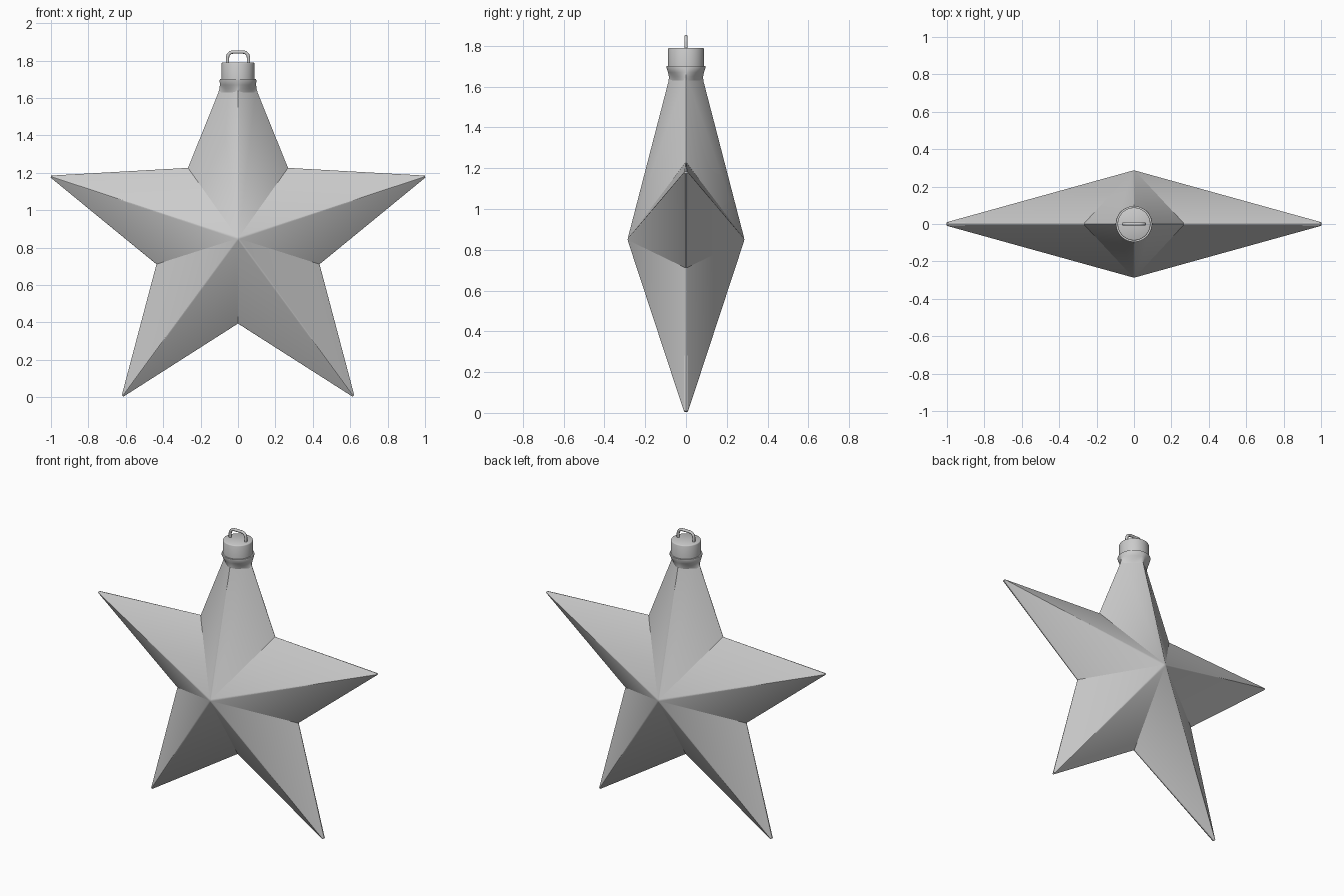
import bpy, bmesh, math
from mathutils import Vector

if "Cube" in bpy.data.objects:
    bpy.data.objects.remove(bpy.data.objects["Cube"])


def finish(name, bm, angle=30):
    bmesh.ops.recalc_face_normals(bm, faces=bm.faces)
    me = bpy.data.meshes.new(name)
    bm.to_mesh(me)
    bm.free()
    ob = bpy.data.objects.new(name, me)
    bpy.context.collection.objects.link(ob)
    bpy.ops.object.select_all(action='DESELECT')
    ob.select_set(True)
    bpy.context.view_layer.objects.active = ob
    bpy.ops.object.shade_smooth_by_angle(angle=math.radians(angle))
    return ob


def loft(name, rings, angle=30):
    bm = bmesh.new()
    loops = [[bm.verts.new(p) for p in r] for r in rings]
    n = len(loops[0])
    for a, b in zip(loops, loops[1:]):
        for i in range(n):
            j = (i + 1) % n
            bm.faces.new((a[i], a[j], b[j], b[i]))
    bm.faces.new(loops[0])
    bm.faces.new(loops[-1])
    return finish(name, bm, angle)


# star body: five diamond-section arms meeting at a front and a back peak
MID_Z, DEPTH = 0.85, 0.29
tips = [(0, 1.645), (1.0, 1.18), (0.617, 0.007), (-0.617, 0.007), (-1.0, 1.18)]
inner = [(0.27, 1.23), (0.44, 0.71), (0, 0.39), (-0.44, 0.71), (-0.27, 1.23)]
bm = bmesh.new()
peaks = [bm.verts.new((0, s * DEPTH, MID_Z)) for s in (-1, 1)]
valley = [bm.verts.new((x, 0, z)) for x, z in inner]
soft = []
for i, (x, z) in enumerate(tips):
    tip = Vector((x, 0, z))
    out = (tip - Vector((0, 0, MID_Z))).normalized()
    side = Vector((out.z, 0, -out.x))
    w, d = (0.102, 0.084) if i == 0 else (0.008, 0.014)
    right, left = bm.verts.new(tip + side * w), bm.verts.new(tip - side * w)
    ridge = [bm.verts.new(tip + Vector((0, s * d, 0))) for s in (-1, 1)]
    for peak, r in zip(peaks, ridge):
        bm.faces.new((peak, valley[i], right, r))
        bm.faces.new((peak, r, left, valley[i - 1]))
        soft.append((peak, r))
    bm.faces.new((right, ridge[0], left, ridge[1]))
    soft += [(valley[i], right), (valley[i - 1], left)]
bmesh.ops.recalc_face_normals(bm, faces=bm.faces)
bmesh.ops.bevel(bm, geom=[bm.edges.get(p) for p in soft], offset=0.009,
                offset_type='OFFSET', segments=2, profile=0.5,
                affect='EDGES', clamp_overlap=True)
finish("star_body", bm, 32)

# neck: diamond section flaring into a round rim
N = 48
def section(z, rx, ry, t):
    pts = []
    for k in range(N):
        a = 2 * math.pi * k / N
        c, s = math.cos(a), math.sin(a)
        f = (1 - t) / (abs(c) + abs(s)) + t
        pts.append((rx * c * f, ry * s * f, z))
    return pts

loft("neck", [section(1.63, 0.105, 0.085, 0.1), section(1.65, 0.099, 0.084, 0.4),
              section(1.67, 0.097, 0.088, 0.8), section(1.695, 0.098, 0.096, 1),
              section(1.702, 0.096, 0.096, 1)], 40)

# metal cap
cap = [(1.69, 0.088), (1.784, 0.088), (1.788, 0.0865), (1.79, 0.083)]
loft("cap", [section(z, r, r, 1) for z, r in cap], 50)

# hanging loop: bent wire
cu = bpy.data.curves.new("hanging_loop", 'CURVE')
cu.dimensions = '3D'
cu.bevel_depth = 0.009
cu.bevel_resolution = 3
path = [(-0.056, 1.78)]
for cx, a0 in ((-0.026, 180), (0.026, 90)):
    for k in range(7):
        a = math.radians(a0 - 15 * k)
        path.append((cx + 0.03 * math.cos(a), 1.816 + 0.03 * math.sin(a)))
path.append((0.056, 1.78))
sp = cu.splines.new('POLY')
sp.points.add(len(path) - 1)
for p, (x, z) in zip(sp.points, path):
    p.co = (x, 0, z, 1)
sp.use_smooth = True
bpy.context.collection.objects.link(bpy.data.objects.new("hanging_loop", cu))
